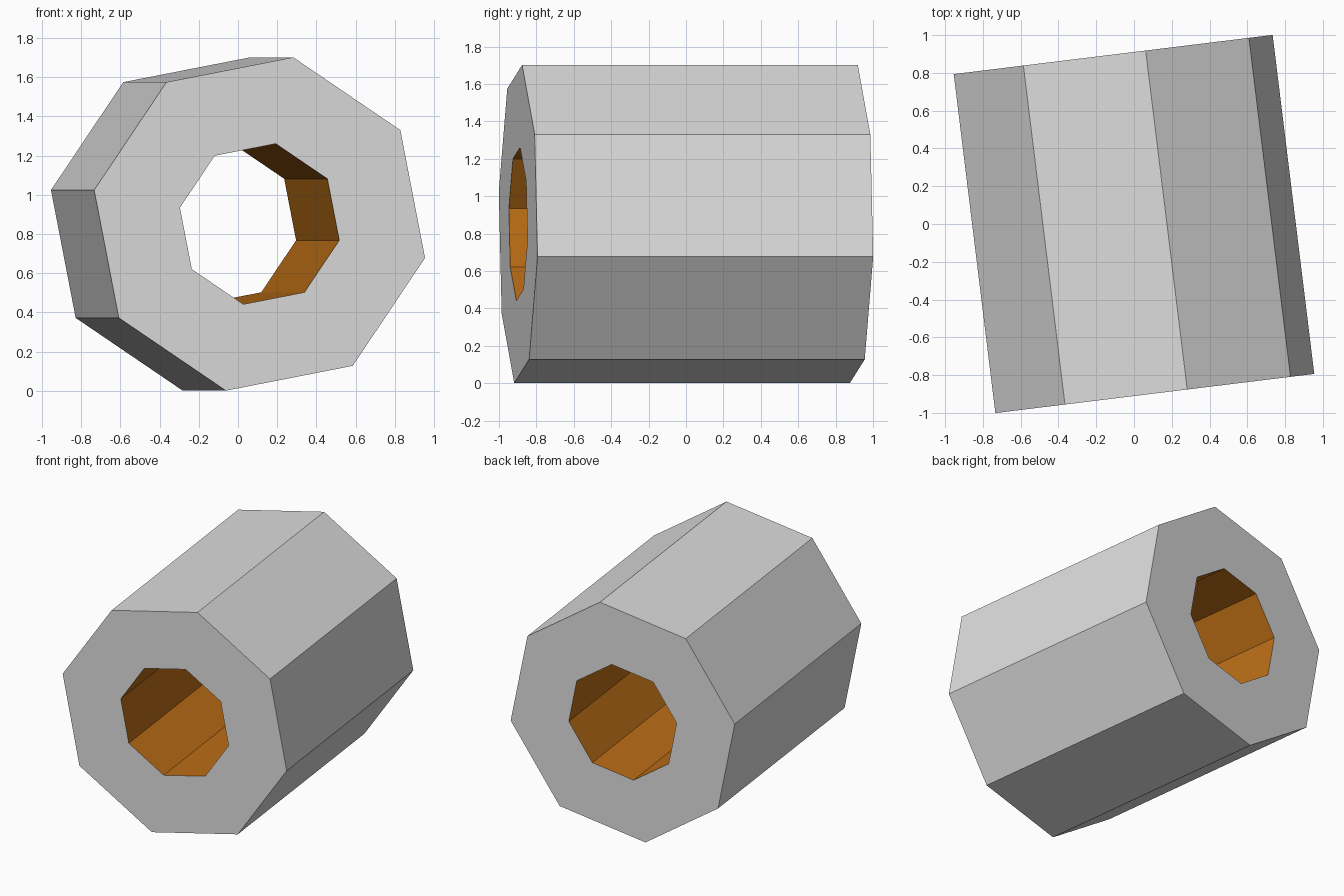
import bpy, bmesh, math
from mathutils import Matrix

if "Cube" in bpy.data.objects:
    bpy.data.objects.remove(bpy.data.objects["Cube"])

SIDES = 8
R_OUT, R_IN = 0.868, 0.418
HALF_LEN = 0.904
ROLL = math.radians(11.5)   # turn of the octagon about its own axis
YAW = math.radians(7.0)     # turn of the tube about z
CENTRE_Z = 0.851


def material(name, rgb):
    m = bpy.data.materials.new(name)
    m.diffuse_color = (*rgb, 1.0)
    m.use_nodes = True
    m.node_tree.nodes["Principled BSDF"].inputs["Base Color"].default_value = m.diffuse_color
    return m


def ring(bm, radius, y):
    pts = []
    for i in range(SIDES):
        a = ROLL + i * 2 * math.pi / SIDES
        pts.append(bm.verts.new((radius * math.sin(a), y, radius * math.cos(a))))
    return pts


def bridge(bm, a, b, mat_index):
    for i in range(SIDES):
        j = (i + 1) % SIDES
        f = bm.faces.new((a[i], a[j], b[j], b[i]))
        f.material_index = mat_index


# Octagonal tube: outer wall, two end rings and the bore
bm = bmesh.new()
out_front = ring(bm, R_OUT, -HALF_LEN)
out_back = ring(bm, R_OUT, HALF_LEN)
in_front = ring(bm, R_IN, -HALF_LEN)
in_back = ring(bm, R_IN, HALF_LEN)
bridge(bm, out_front, out_back, 0)
bridge(bm, out_back, in_back, 0)
bridge(bm, in_back, in_front, 1)
bridge(bm, in_front, out_front, 0)
bmesh.ops.recalc_face_normals(bm, faces=bm.faces)

# Place the tube
bm.transform(Matrix.Translation((0, 0, CENTRE_Z)) @ Matrix.Rotation(YAW, 4, 'Z'))
mesh = bpy.data.meshes.new("octagonal_tube")
bm.to_mesh(mesh)
bm.free()
mesh.materials.append(material("light grey", (0.72, 0.72, 0.72)))
mesh.materials.append(material("orange", (0.50, 0.155, 0.008)))
tube = bpy.data.objects.new("octagonal_tube", mesh)
bpy.context.collection.objects.link(tube)
